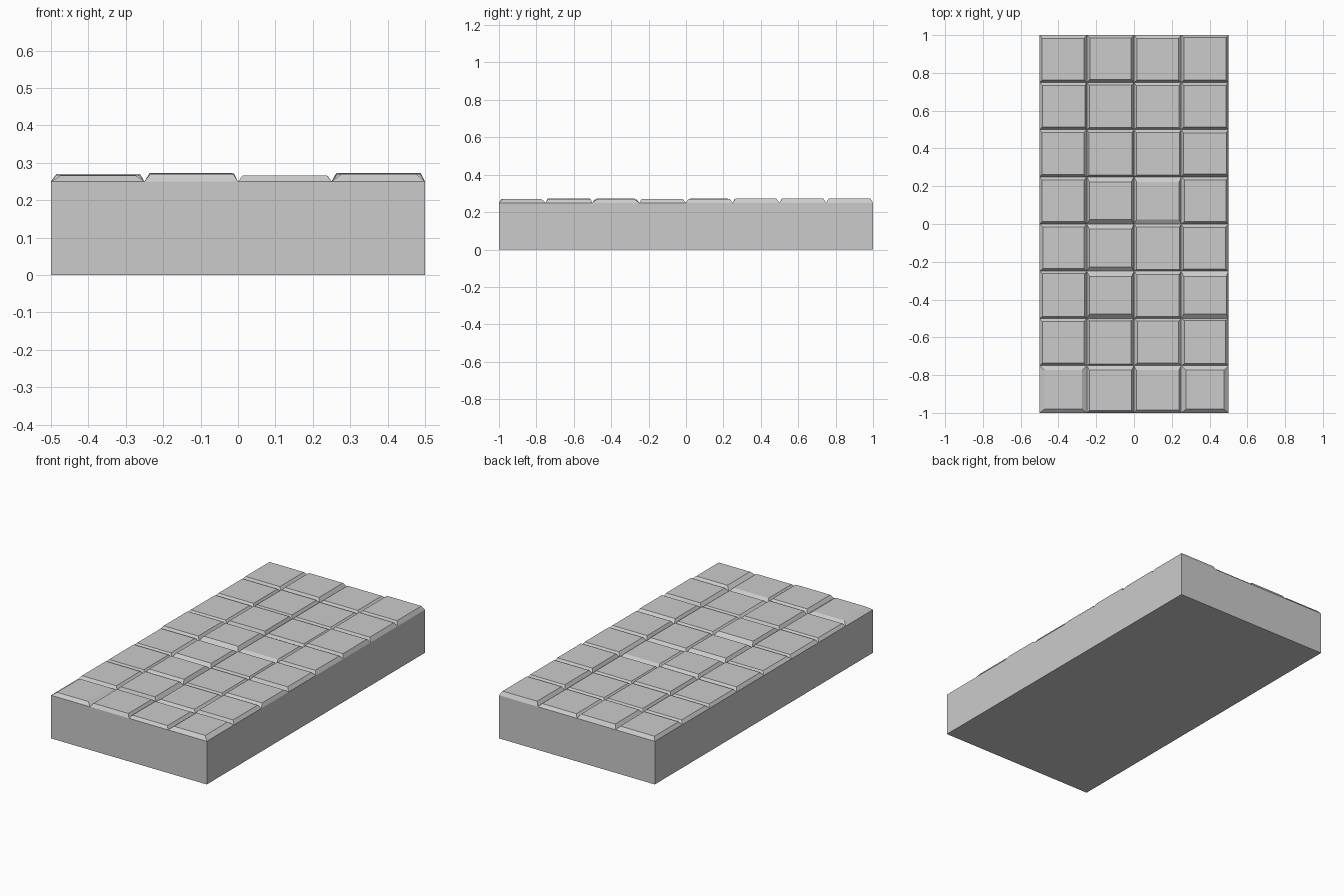
import bpy, bmesh, random

if "Cube" in bpy.data.objects:
    bpy.data.objects.remove(bpy.data.objects["Cube"])

random.seed(4)
COLS, ROWS, CELL, BASE = 4, 8, 0.25, 0.25

# (column, row) of tiles with broad, soft front and back slopes
SOFT = {(1, 2), (3, 2), (1, 3), (1, 4), (2, 4)}
COLUMN_HEIGHT = (0.019, 0.022, 0.017, 0.022)


def make_object(name, bm):
    bmesh.ops.recalc_face_normals(bm, faces=bm.faces)
    mesh = bpy.data.meshes.new(name)
    bm.to_mesh(mesh)
    bm.free()
    obj = bpy.data.objects.new(name, mesh)
    bpy.context.collection.objects.link(obj)


bm = bmesh.new()


# Chamfered tile: outer square in the groove, smaller square raised above it
def tile(col, row):
    x0, y0 = -0.5 + col * CELL, -1 + row * CELL
    x1, y1 = x0 + CELL, y0 + CELL
    wob = lambda a: a + random.uniform(-0.003, 0.003)
    left, right, front, back = wob(0.015), wob(0.013), wob(0.012), wob(0.015)
    if (col, row) in SOFT:
        front, back = 0.023, 0.027
    if row == 0:
        back = 0.024
        if col in (0, 3):
            left, right, front = 0.026, 0.024, 0.02
    z = BASE + COLUMN_HEIGHT[col] + random.uniform(-0.003, 0.001)
    low = [bm.verts.new((x, y, BASE)) for x, y in
           ((x0, y0), (x1, y0), (x1, y1), (x0, y1))]
    top = [bm.verts.new((x, y, z)) for x, y in
           ((x0 + left, y0 + front), (x1 - right, y0 + front),
            (x1 - right, y1 - back), (x0 + left, y1 - back))]
    bm.faces.new(top)
    for i in range(4):
        j = (i + 1) % 4
        bm.faces.new((low[i], low[j], top[j], top[i]))


for c in range(COLS):
    for r in range(ROWS):
        tile(c, r)
bmesh.ops.remove_doubles(bm, verts=bm.verts, dist=1e-4)

# Slab sides and underside: pull the outer rim down to the ground and cap it
rim = [e for e in bm.edges if e.is_boundary]
ext = bmesh.ops.extrude_edge_only(bm, edges=rim)["geom"]
for v in (g for g in ext if isinstance(g, bmesh.types.BMVert)):
    v.co.z = 0
bottom = [e for e in bm.edges if e.is_boundary]
bmesh.ops.contextual_create(bm, geom=bottom)

# Merge the side strips into single flat faces
bmesh.ops.recalc_face_normals(bm, faces=bm.faces)
bmesh.ops.dissolve_edges(bm, edges=[
    e for e in bm.edges
    if abs(e.verts[0].co.z - e.verts[1].co.z) > 0.2
    and e.calc_face_angle(0) < 0.01], use_verts=False)
make_object("tiled_slab", bm)
